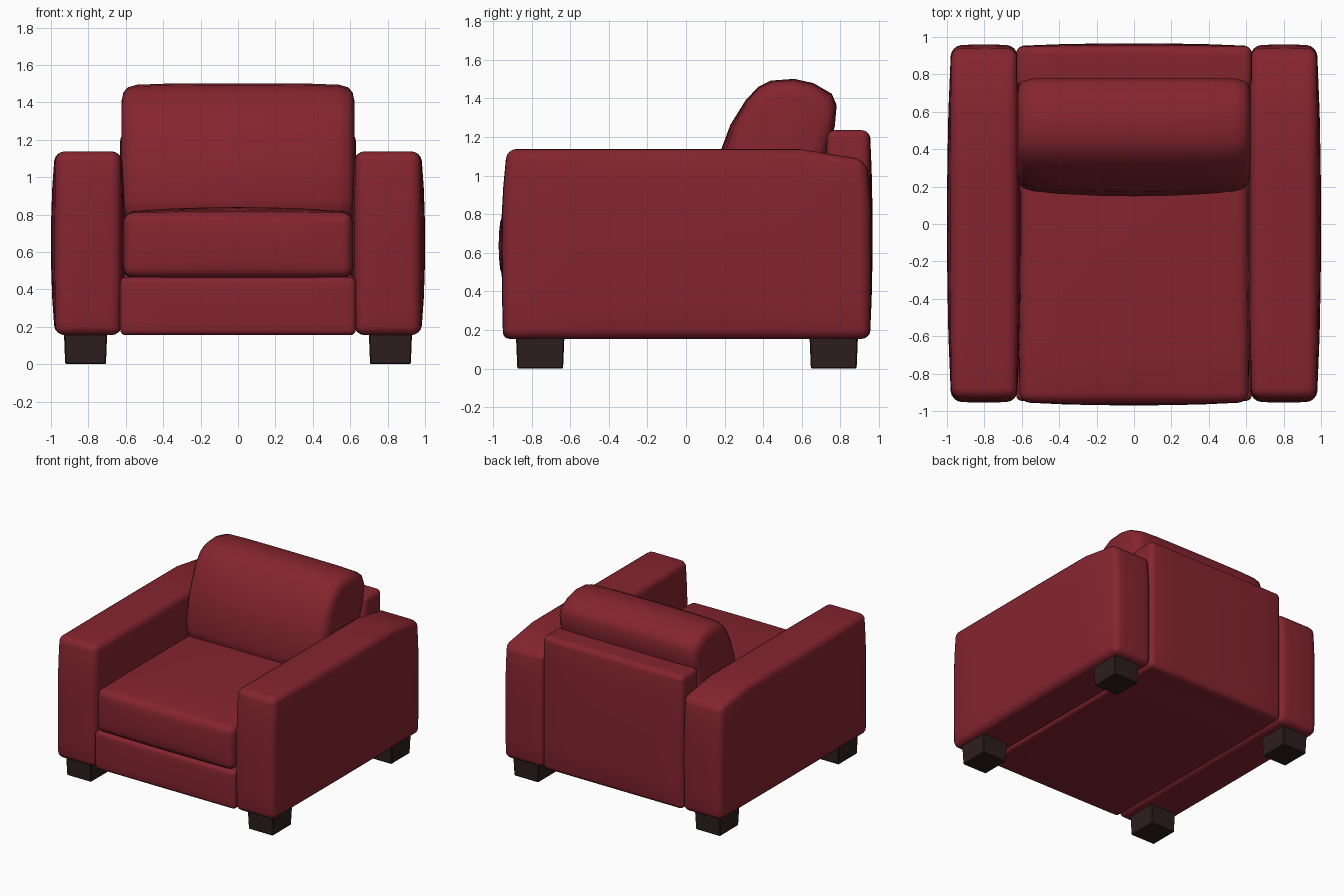
import bpy, bmesh, math
from mathutils import Vector

if "Cube" in bpy.data.objects:
    bpy.data.objects.remove(bpy.data.objects["Cube"])


def material(name, colour, rough):
    m = bpy.data.materials.new(name)
    m.use_nodes = True
    m.diffuse_color = (*colour, 1)
    bsdf = m.node_tree.nodes["Principled BSDF"]
    bsdf.inputs["Base Color"].default_value = (*colour, 1)
    bsdf.inputs["Roughness"].default_value = rough
    return m


RED = material("red upholstery", (0.235, 0.018, 0.028), 0.6)
WOOD = material("dark wood", (0.026, 0.013, 0.013), 0.5)


def finish(bm, name, mat, angle=50):
    bmesh.ops.recalc_face_normals(bm, faces=bm.faces)
    mesh = bpy.data.meshes.new(name)
    bm.to_mesh(mesh)
    bm.free()
    mesh.materials.append(mat)
    ob = bpy.data.objects.new(name, mesh)
    bpy.context.collection.objects.link(ob)
    bpy.ops.object.select_all(action="DESELECT")
    ob.select_set(True)
    bpy.context.view_layer.objects.active = ob
    bpy.ops.object.shade_smooth_by_angle(angle=math.radians(angle))
    return ob


def soft_box(name, low, high, radius, bulge=(0, 0, 0), shape=None):
    """Padded box: rounded edges, faces swelling outward by bulge per axis."""
    low, high = Vector(low), Vector(high)
    mid, half = (low + high) / 2, (high - low) / 2
    core = 0.6
    bm = bmesh.new()
    bmesh.ops.create_cube(bm, size=2)
    bmesh.ops.subdivide_edges(bm, edges=bm.edges[:], cuts=9, use_grid_fill=True)
    for v in bm.verts:
        t = v.co.copy()
        inner, corner = Vector(), Vector()
        for i in range(3):
            a, s = abs(t[i]), math.copysign(1, t[i])
            inner[i] = s * min(a / core, 1) * (half[i] - radius)
            corner[i] = s * math.tan(max(a - core, 0) / (1 - core) * math.pi / 4)
        p = inner + corner.normalized() * radius
        n = [p[i] / half[i] for i in range(3)]
        swell = [max(0, 1 - k * k) ** 0.7 for k in n]
        for i in range(3):
            p[i] += bulge[i] * n[i] * swell[(i + 1) % 3] * swell[(i + 2) % 3]
        v.co = p + mid
        if shape:
            shape(v.co)
    return finish(bm, name, RED)


# Arms, sloping down at the rear top corner
def slope_rear(p):
    if p.z > 0.85:
        k = min(1, max(0, (p.y - 0.7) / 0.24))
        p.z -= 0.07 * k * k * (p.z - 0.85) / 0.29
        p.y -= 0.02 * math.copysign(1, p.y) * (p.z - 0.85) / 0.29 * min(1, abs(p.y))


for side, x0, x1 in (("right", -0.975, -0.628), ("left", 0.628, 0.975)):
    soft_box(side + "_arm", (x0, -0.945, 0.155), (x1, 0.95, 1.138), 0.05,
             (0.025, 0.01, 0), slope_rear)

# Base and back panel
soft_box("base", (-0.63, -0.945, 0.155), (0.63, 0.8, 0.465), 0.03, (0, 0.006, 0))
soft_box("back_panel", (-0.63, 0.73, 0.155), (0.63, 0.95, 1.235), 0.04, (0, 0.016, 0))

# Seat cushion with a crowned top
soft_box("seat_cushion", (-0.61, -0.95, 0.465), (0.61, 0.72, 0.81), 0.05,
         (0.01, 0.02, 0.03))

# Back cushion: side profile lofted across the width, rounded at both ends
profile = [Vector(p) for p in (
    (0.22, 0.77), (0.19, 0.80), (0.18, 0.88), (0.2, 1.1), (0.25, 1.26),
    (0.315, 1.385), (0.375, 1.455), (0.44, 1.488), (0.56, 1.497),
    (0.66, 1.475), (0.755, 1.42), (0.78, 1.36), (0.77, 1.25), (0.735, 1.12),
    (0.71, 0.82), (0.67, 0.77))]
centre = Vector((0.48, 1.13))
ends = ((0.2, 0), (0.4, 0), (0.54, 0.004), (0.59, 0.018), (0.613, 0.045), (0.622, 0.09))
stations = [(-x, d) for x, d in reversed(ends)] + [(0, 0)] + list(ends)
bm = bmesh.new()
rings = []
for x, inset in stations:
    puff = 1 - (x / 0.622) ** 2
    ring = []
    for p in profile:
        away = p - centre
        q = p - away.normalized() * inset
        front = max(0, (0.5 - p.x) / 0.3) * max(0, min(1, (1.5 - p.y) / 0.3))
        ring.append(bm.verts.new((x, q.x - 0.03 * puff * front, q.y + 0.004 * puff)))
    rings.append(ring)
for a, b in zip(rings, rings[1:]):
    for i in range(len(a)):
        j = (i + 1) % len(a)
        bm.faces.new((a[i], a[j], b[j], b[i]))
for ring in (rings[0], rings[-1]):
    bm.faces.new(ring)
finish(bm, "back_cushion", RED, 60)

# Legs, slightly tapered toward the floor
for side, x in (("right", -0.815), ("left", 0.815)):
    for end, y in (("front", -0.755), ("back", 0.765)):
        bm = bmesh.new()
        bmesh.ops.create_cube(bm, size=1)
        for v in bm.verts:
            taper = 1 if v.co.z > 0 else 0.94
            v.co = (x + v.co.x * 0.232 * taper, y + v.co.y * 0.252 * taper,
                    0.18 if v.co.z > 0 else 0)
        bmesh.ops.bevel(bm, geom=bm.edges[:], offset=0.006, segments=1,
                        affect="EDGES")
        finish(bm, f"{end}_{side}_leg", WOOD, 30)
